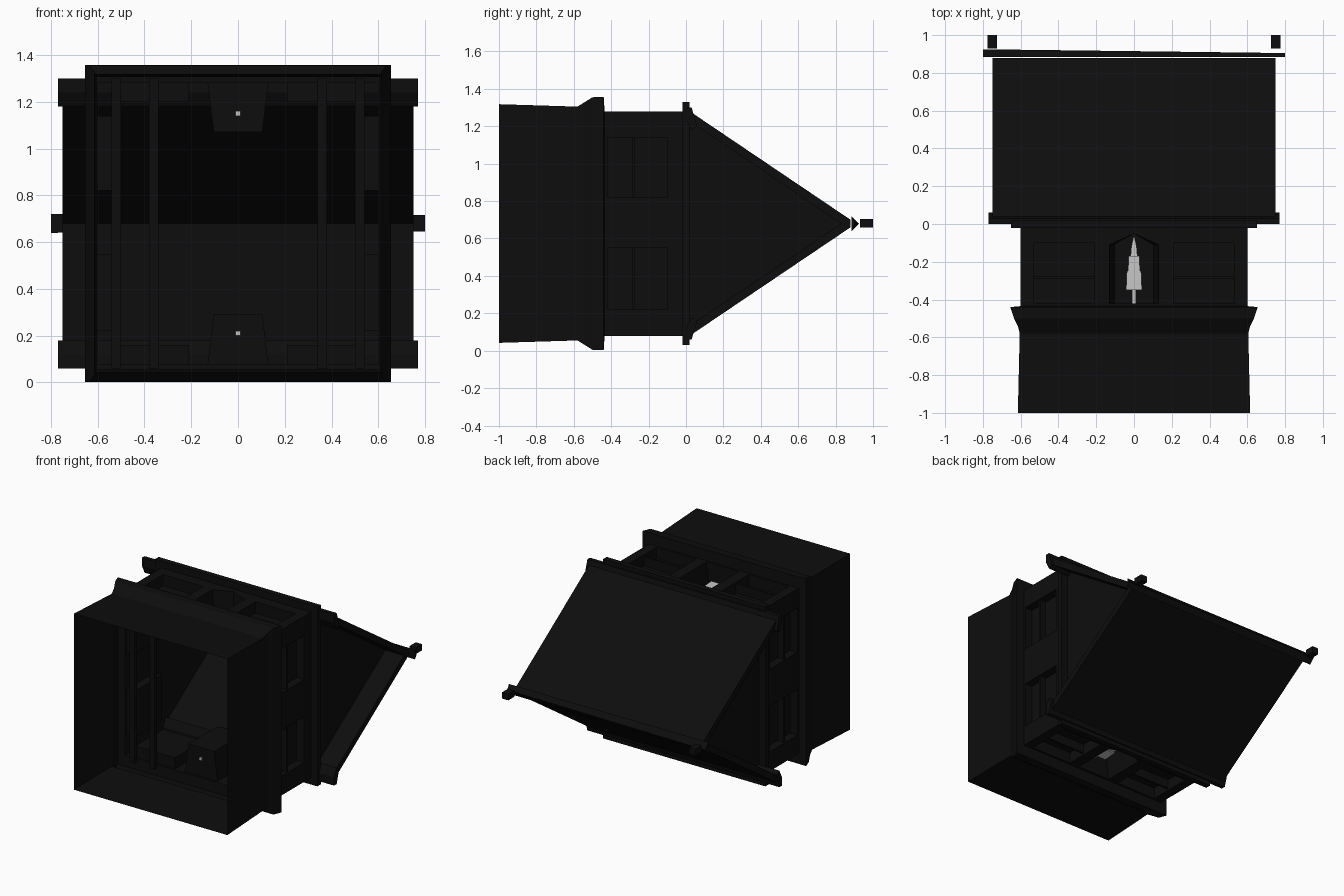
import bpy, bmesh
from mathutils import Vector

cube = bpy.data.objects.get("Cube")
if cube:
    bpy.data.objects.remove(cube, do_unlink=True)

ZC = 0.68  # height of the symmetry plane
HALF = 0.6  # half size of the chamber


def material(name, value):
    m = bpy.data.materials.new(name)
    m.use_nodes = True
    colour = (value, value, value, 1)
    m.diffuse_color = colour
    m.node_tree.nodes["Principled BSDF"].inputs["Base Color"].default_value = colour
    return m


DARK = material("charcoal black", 0.004)
PALE = material("pale grey", 0.55)


def finish(bm, name, mat=DARK, fix=True):
    if fix:
        bmesh.ops.recalc_face_normals(bm, faces=bm.faces)
    mesh = bpy.data.meshes.new(name)
    bm.to_mesh(mesh)
    bm.free()
    mesh.materials.append(mat)
    ob = bpy.data.objects.new(name, mesh)
    bpy.context.collection.objects.link(ob)
    return ob


def loft(name, rings, caps=True, mat=DARK):
    """Skin a list of closed rings of points."""
    bm = bmesh.new()
    loops = [[bm.verts.new(p) for p in ring] for ring in rings]
    n = len(loops[0])
    for a, b in zip(loops, loops[1:]):
        for i in range(n):
            j = (i + 1) % n
            bm.faces.new((a[i], a[j], b[j], b[i]))
    if caps:
        bm.faces.new(loops[0])
        bm.faces.new(loops[-1])
    return finish(bm, name, mat)


def box(name, x0, x1, y0, y1, z0, z1, mat=DARK):
    return loft(name, [[(x, y0, z0), (x, y1, z0), (x, y1, z1), (x, y0, z1)]
                       for x in (x0, x1)], mat=mat)


def rect(y, hx, hz):
    return [(sx * hx, y, ZC + sz * hz)
            for sx, sz in ((-1, -1), (1, -1), (1, 1), (-1, 1))]


# Hollow plinth, open at the front, flaring into a moulded flange
loft("plinth_shell", [rect(-1, 0.615, 0.638), rect(-0.58, 0.605, 0.625),
                      rect(-0.54, 0.615, 0.65), rect(-0.5, 0.635, 0.675),
                      rect(-0.44, 0.655, 0.677), rect(-0.435, HALF, HALF)], caps=False)

# Cornice frame under the roof
loft("cornice", [rect(-0.02, HALF, HALF), rect(-0.02, 0.65, 0.65),
                 rect(0.02, 0.65, 0.65), rect(0.02, HALF, HALF)], caps=False)


def wall(name, place, recesses):
    """Flat wall with openings, each lined by a recess (outline, depth, taper)."""
    bm = bmesh.new()

    def ring(points, d=0):
        return [bm.verts.new(place(u, v, d)) for u, v in points]

    def edges(vs):
        return [bm.edges.new((a, b)) for a, b in zip(vs, vs[1:] + vs[:1])]

    border = edges(ring([(-HALF, -0.435), (HALF, -0.435), (HALF, 0), (-HALF, 0)]))
    linings = []
    for outline, depth, taper in recesses:
        rim = ring(outline)
        border += edges(rim)
        linings.append((rim, ring([(u * taper, v) for u, v in outline], depth)))
    normal = Vector(place(0, 0, 0)) - Vector(place(0, 0, 1))
    bmesh.ops.triangle_fill(bm, use_beauty=True, use_dissolve=False,
                            edges=border, normal=normal)
    for rim, back in linings:
        for i in range(len(rim)):
            j = (i + 1) % len(rim)
            bm.faces.new((rim[i], rim[j], back[j], back[i]))
        bm.faces.new(back)
    finish(bm, name)


def panel(u0, u1):
    return [(u0, -0.42), (u1, -0.42), (u1, -0.1), (u0, -0.1)]


arch = [(-0.13, -0.42), (0.13, -0.42), (0.13, -0.11), (0, -0.05), (-0.13, -0.11)]

for s, side in ((1, "upper"), (-1, "lower")):
    # Long wall: central arched niche between two recessed panels
    wall(side + "_wall", lambda u, v, d: (u, v, ZC + s * (HALF - d)),
         [(panel(-0.53, -0.21), 0.08, 1), (panel(0.21, 0.53), 0.08, 1),
          (arch, 0.21, 0.8)])
    for t, end in ((1, "left"), (-1, "right")):
        xs = sorted((t * 0.21, t * 0.53))
        zs = sorted((ZC + s * 0.52, ZC + s * 0.585))
        box(f"{side}_{end}_panel_bar", *xs, -0.29, -0.275, *zs)

    # Small tiered statue lying along the niche
    z = ZC + s * 0.47
    for part, r0, r1, y0, y1 in (("foot", 0.01, 0.01, -0.43, -0.35),
                                 ("base", 0.042, 0.038, -0.35, -0.25),
                                 ("body", 0.032, 0.028, -0.25, -0.17),
                                 ("neck", 0.018, 0.014, -0.17, -0.12),
                                 ("spire", 0.014, 0.003, -0.12, -0.07)):
        loft(f"{side}_statue_{part}",
             [[(a * r, y, z + b * r) for a, b in ((-1, -1), (1, -1), (1, 1), (-1, 1))]
              for r, y in ((r0, y0), (r1, y1))], mat=PALE)

    # Sloping roof slab and its eave board
    slope = [(0.02, 0.60), (0.88, 0.02), (0.88, -0.005), (0.83, 0), (0.0, 0.56)]
    loft(side + "_roof_slope",
         [[(x, y, ZC + s * h) for y, h in slope] for x in (-0.75, 0.75)])
    eave = [(0.0, 0.62), (0.03, 0.62), (0.06, 0.52), (0.03, 0.5), (0.0, 0.56)]
    loft(side + "_eave_board",
         [[(x, y, ZC + s * h) for y, h in eave] for x in (-0.77, 0.77)])

for s, side in ((1, "left"), (-1, "right")):
    # End wall with two recessed windows
    wall(side + "_wall", lambda u, v, d: (s * (HALF - d), v, ZC + u),
         [(panel(-0.46, -0.13), 0.06, 1), (panel(0.14, 0.46), 0.06, 1)])
    xs = sorted((s * 0.545, s * 0.59))
    for z0, z1, level in ((0.22, 0.55, "lower"), (0.82, 1.14, "upper")):
        box(f"{side}_{level}_window_bar", *xs, -0.29, -0.275, z0, z1)

    # Gable closing the roof end
    bm = bmesh.new()
    bm.faces.new([bm.verts.new((s * HALF, y, ZC + h))
                  for y, h in ((0, -0.6), (0, 0.6), (0.87, 0))])
    finish(bm, side + "_gable")

    # Inner posts
    for x, label in ((0.36, "inner"), (0.52, "outer")):
        box(f"{side}_{label}_post", s * x - 0.02, s * x + 0.02, -0.47, -0.44,
            0.06, 1.3)

    # Finial block at the ridge end
    box(side + "_finial", s * 0.75 - 0.025, s * 0.75 + 0.025, 0.93, 1.0, 0.66, 0.705)

# Ridge cap, narrowing towards one end
loft("ridge_cap", [[(x, 0.885, ZC - w), (x, 0.885, ZC + w), (x, tip, ZC)]
                   for x, w, tip in ((-0.8, 0.04, 0.925), (0.8, 0.035, 0.905))])
